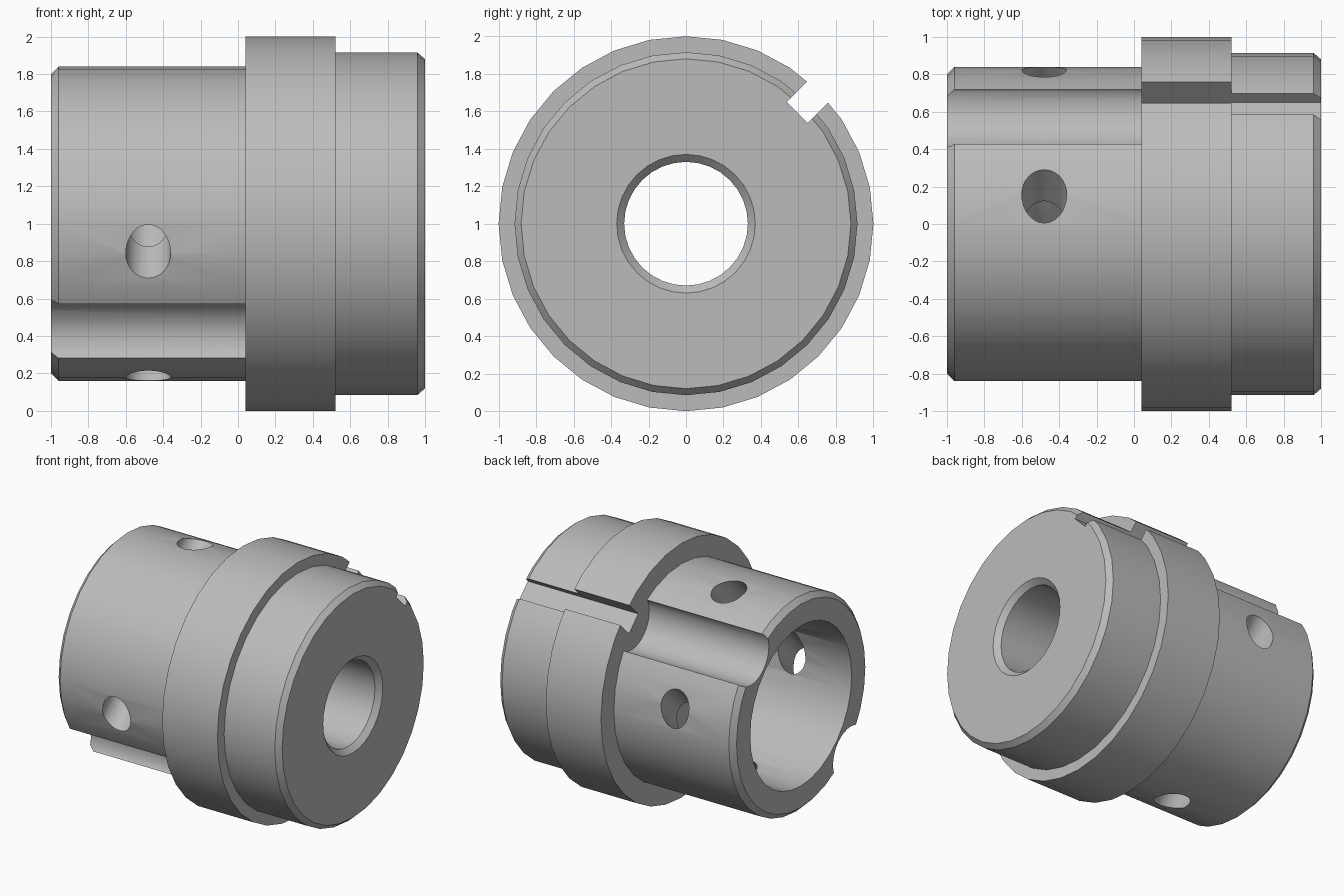
import bpy, bmesh, math
from mathutils import Vector

cube = bpy.data.objects.get("Cube")
if cube:
    bpy.data.objects.remove(cube, do_unlink=True)

SEGMENTS = 32
CENTRE = Vector((0, 0, 1))
OUT = Vector((0, 1, 1)).normalized()      # radial direction of the keyway
SIDE = Vector((0, 1, -1)).normalized()    # across the keyway

steel = bpy.data.materials.new("plain grey steel")
steel.use_nodes = True
grey = (0.5, 0.5, 0.5, 1)
steel.diffuse_color = grey
steel.node_tree.nodes["Principled BSDF"].inputs["Base Color"].default_value = grey


def make_object(name, bm):
    bmesh.ops.recalc_face_normals(bm, faces=bm.faces)
    mesh = bpy.data.meshes.new(name)
    bm.to_mesh(mesh)
    bm.free()
    mesh.materials.append(steel)
    obj = bpy.data.objects.new(name, mesh)
    bpy.context.collection.objects.link(obj)
    return obj


def lathe(name, profile):
    """Turn a closed (x, radius) profile about the long axis."""
    bm = bmesh.new()
    verts = [bm.verts.new((x, 0, 1 + r)) for x, r in profile]
    edges = [bm.edges.new((a, b)) for a, b in zip(verts, verts[1:] + verts[:1])]
    bmesh.ops.spin(bm, geom=verts + edges, cent=CENTRE, axis=(1, 0, 0),
                   angle=math.tau, steps=SEGMENTS, use_merge=True)
    bmesh.ops.remove_doubles(bm, verts=bm.verts, dist=0.0001)
    return make_object(name, bm)


def prism(name, outline, start, sweep):
    """Sweep an outline given as offsets from start."""
    bm = bmesh.new()
    face = bm.faces.new([bm.verts.new(start + p) for p in outline])
    moved = bmesh.ops.extrude_face_region(bm, geom=[face])["geom"]
    bmesh.ops.translate(bm, vec=sweep,
                        verts=[v for v in moved if isinstance(v, bmesh.types.BMVert)])
    return make_object(name, bm)


# Stepped sleeve: wide socket on the left, flange, hub with narrow bore
sleeve = lathe("flanged_sleeve", [
    (-1, 0.63), (-1, 0.80), (-0.96, 0.84), (0.04, 0.84), (0.04, 1), (0.52, 1),
    (0.52, 0.915), (0.96, 0.915), (1, 0.88), (1, 0.37), (0.96, 0.33),
    (0.2, 0.33), (0.2, 0.63)])

cutters = []

# Square keyway through the flange and hub
keyway = [SIDE * s + OUT * r for s, r in
          ((-0.08, 0.84), (0.08, 0.84), (0.08, 1.2), (-0.08, 1.2))]
cutters.append(prism("keyway_cutter", keyway, CENTRE, Vector((1.2, 0, 0))))

# Round-bottomed grooves on opposite sides of the socket
half, radius, depth_centre = 0.205, 0.22, 0.875
limit = math.asin(half / radius)
arc = [limit * (i / 6 - 1) for i in range(13)]
for sign in (1, -1):
    groove = [(SIDE * radius * math.sin(a)
               + OUT * (depth_centre - radius * math.cos(a))) * sign for a in arc]
    groove += [(SIDE * half + OUT * 1.1) * sign, (OUT * 1.1 - SIDE * half) * sign]
    cutters.append(prism("groove_cutter", groove, CENTRE + Vector((-1.2, 0, 0)),
                         Vector((1.24, 0, 0))))

# Two cross drillings parallel to the keyway direction
for sign in (1, -1):
    circle = [Vector((1, 0, 0)) * 0.12 * math.cos(a) + SIDE * 0.12 * math.sin(a)
              for a in (math.tau * i / SEGMENTS for i in range(SEGMENTS))]
    start = CENTRE + Vector((-0.48, 0, 0)) + SIDE * 0.47 * sign - OUT * 1.2
    cutters.append(prism("drill_cutter", circle, start, OUT * 2.4))

# Cut the sleeve, then discard the cutters
bpy.ops.object.select_all(action="DESELECT")
bpy.context.view_layer.objects.active = sleeve
sleeve.select_set(True)
for cutter in cutters:
    cutter.hide_render = True
    cut = sleeve.modifiers.new("cut", "BOOLEAN")
    cut.operation, cut.solver, cut.object = "DIFFERENCE", "EXACT", cutter
    bpy.ops.object.modifier_apply(modifier=cut.name)
    bpy.data.objects.remove(cutter, do_unlink=True)

bpy.ops.object.shade_smooth_by_angle(angle=math.radians(30))
